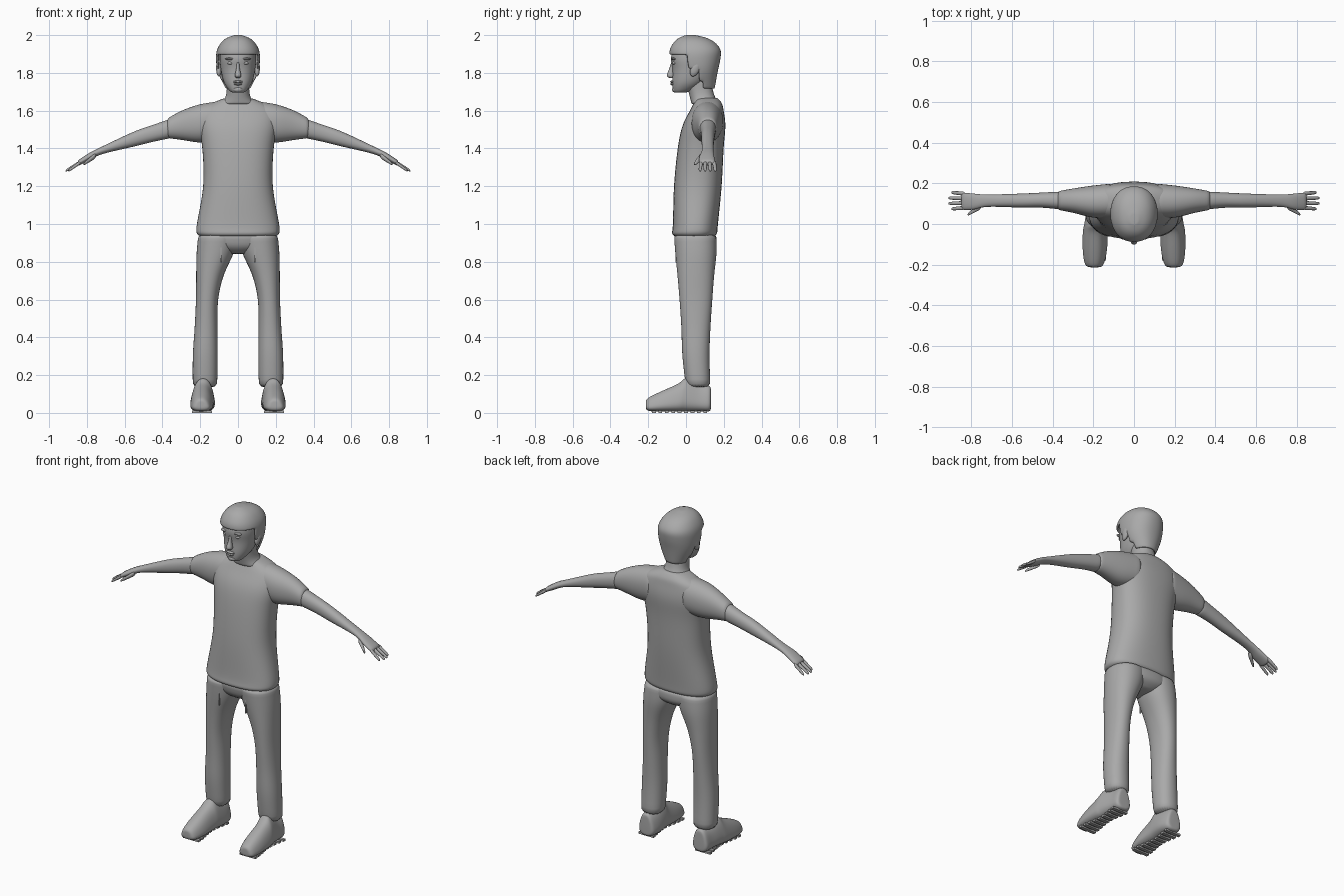
import bpy, bmesh, math
from mathutils import Vector

cube = bpy.data.objects.get("Cube")
if cube:
    bpy.data.objects.remove(cube, do_unlink=True)

COLOUR = (0.4, 0.4, 0.4, 1)
grey = bpy.data.materials.new("plain_grey")
grey.use_nodes = True
grey.diffuse_color = COLOUR
grey.node_tree.nodes["Principled BSDF"].inputs["Base Color"].default_value = COLOUR


def finish(name, bm, mirror=False, smooth=True, thickness=0):
    """Turn a bmesh into an object, optionally mirrored, thickened and smoothed."""
    bmesh.ops.recalc_face_normals(bm, faces=bm.faces)
    mesh = bpy.data.meshes.new(name)
    bm.to_mesh(mesh)
    bm.free()
    mesh.materials.append(grey)
    for polygon in mesh.polygons:
        polygon.use_smooth = smooth
    ob = bpy.data.objects.new(name, mesh)
    bpy.context.collection.objects.link(ob)
    if mirror:
        ob.modifiers.new("mirror", "MIRROR").use_mirror_merge = False
    if thickness:
        solid = ob.modifiers.new("thickness", "SOLIDIFY")
        solid.thickness = thickness
        solid.offset = -1
    if smooth:
        ob.modifiers.new("rounding", "SUBSURF").levels = 1


def spline(rings, steps):
    """Fill in rings between the given ones with a smooth curve."""
    points = [Vector(ring) for ring in rings]
    padded = [points[0], *points, points[-1]]
    for before, start, end, after in zip(padded, padded[1:], padded[2:], padded[3:]):
        for step in range(steps):
            t = step / steps
            bend = 2 * before - 5 * start + 4 * end - after
            twist = 3 * start - before - 3 * end + after
            yield start + (t * (end - before) + t ** 2 * bend + t ** 3 * twist) / 2
    yield points[-1]


def loft_mesh(rings, axis="z", sides=24, power=2.2, taper=0, steps=3):
    """Skin rings of (position, a_min, a_max, b_min, b_max) along an axis."""
    bm = bmesh.new()
    loops = []
    for t, a_min, a_max, b_min, b_max in spline(rings, steps):
        loop = []
        for i in range(sides):
            angle = math.tau * (i + 0.5) / sides
            c, s = math.cos(angle), math.sin(angle)
            u = math.copysign(abs(c) ** (2 / power), c)
            v = math.copysign(abs(s) ** (2 / power), s)
            u *= 1 - taper * (v + 1) / 2
            a = (a_min + a_max + u * (a_max - a_min)) / 2
            b = (b_min + b_max + v * (b_max - b_min)) / 2
            place = {"z": (a, b, t), "x": (t, a, b), "y": (a, t, b)}[axis]
            loop.append(bm.verts.new(place))
        loops.append(loop)
    for low, high in zip(loops, loops[1:]):
        for i in range(sides):
            bm.faces.new((low[i - 1], low[i], high[i], high[i - 1]))
    for cap in (loops[0], loops[-1]):
        bm.faces.new(cap)
    bmesh.ops.recalc_face_normals(bm, faces=bm.faces)
    return bm


def loft(name, rings, axis="z", mirror=False, **shape):
    finish(name, loft_mesh(rings, axis, **shape), mirror)


def centred(rows):
    """Rows of (height, half width, front, back) become symmetric rings."""
    return [(z, -half, half, front, back) for z, half, front, back in rows]


def tube(name, start, end, start_radius, end_radius):
    """A mirrored, tapering digit running outward along x."""
    rings = [(x, y - r, y + r, z - r, z + r)
             for (x, y, z), r in ((start, start_radius), (end, end_radius))]
    loft(name, rings, "x", True, sides=8)


def blob(name, centre, size, mirror=False, lean=0):
    bm = bmesh.new()
    bmesh.ops.create_uvsphere(bm, u_segments=12, v_segments=8, radius=1)
    for v in bm.verts:
        v.co *= Vector(size)
        v.co.y += lean * v.co.z
        v.co += Vector(centre)
    finish(name, bm, mirror)


def add_box(bm, centre, size):
    for v in bmesh.ops.create_cube(bm, size=1)["verts"]:
        v.co = v.co * Vector(size) + Vector(centre)


# Shirt body
loft("shirt", centred([
    (.935, .2, -.06, .15), (.95, .22, -.075, .165), (1, .22, -.07, .17),
    (1.2, .185, -.065, .19), (1.4, .19, -.045, .2), (1.52, .21, -.02, .21),
    (1.6, .2, .02, .2), (1.64, .14, .04, .19), (1.67, .06, .05, .165)]), power=2.4)

# Sleeves and arms
loft("sleeves", [
    (.1, .03, .2, 1.44, 1.65), (.2, .03, .19, 1.43, 1.635), (.3, .055, .175, 1.445, 1.6),
    (.38, .07, .16, 1.455, 1.555)], "x", True)
loft("arms", [
    (.35, .07, .16, 1.455, 1.56), (.45, .08, .155, 1.435, 1.525), (.55, .08, .15, 1.41, 1.49),
    (.72, .085, .145, 1.37, 1.41), (.79, .07, .15, 1.335, 1.375),
    (.85, .07, .155, 1.305, 1.335)], "x", True)

# Fingers and thumbs
for i, tip in enumerate((.9, .915, .915, .9)):
    y = .08 + i * .023
    spread = (i - 1.5) * .004
    tube(f"finger_{i + 1}", (.83, y, 1.33), (tip, y + spread, 1.28), .012, .008)
tube("thumbs", (.75, .09, 1.365), (.82, .045, 1.315), .018, .008)

# Trousers
loft("trouser_legs", [
    (.13, .11, .24, 0, .13), (.3, .107, .24, -.02, .125), (.45, .108, .23, -.025, .13),
    (.6, .105, .223, -.035, .14), (.73, .075, .222, -.046, .15), (.85, .02, .22, -.058, .163),
    (.95, 0, .21, -.065, .16)], mirror=True)
loft("trouser_seat", centred([
    (.84, .05, 0, .11), (.88, .18, -.05, .16), (.95, .21, -.065, .16)]))

# Pocket seams
seams = bmesh.new()
add_box(seams, (.09, -.052, .835), (.005, .009, .08))
finish("pocket_seams", seams, True, smooth=False)

# Shoes with treaded soles
loft("shoes", [
    (-.213, .17, .22, .03, .06), (-.2, .14, .25, .01, .08), (-.13, .12, .265, .007, .115),
    (-.04, .115, .265, .007, .155), (0, .113, .257, .007, .185), (.07, .11, .245, .007, .155),
    (.12, .12, .24, .007, .145), (.132, .14, .22, .02, .13)],
    "y", True, power=2.6, taper=.45)
tread = bmesh.new()
for row in range(9):
    width = .085 + .02 * math.cos(row * .7)
    add_box(tread, (.19, row * .034 - .17, .006), (width, .02, .012))
finish("sole_tread", tread, True, smooth=False)

# Neck and head
loft("neck", centred([
    (1.63, .1, .03, .185), (1.68, .063, .018, .15), (1.78, .06, -.01, .13)]))
loft("head", centred([
    (1.695, .025, -.056, -.01), (1.705, .045, -.068, .03), (1.75, .076, -.073, .1),
    (1.82, .092, -.072, .15), (1.88, .097, -.081, .16), (1.94, .083, -.06, .13),
    (1.975, .03, -.01, .07)]))

# Facial features
loft("nose", centred([
    (1.772, .01, -.085, -.06), (1.785, .019, -.104, -.06), (1.82, .01, -.09, -.06),
    (1.86, .008, -.078, -.05)]), sides=10)
blob("upper_lip", (0, -.073, 1.753), (.027, .012, .007))
blob("lower_lip", (0, -.072, 1.741), (.023, .012, .007))
blob("chin", (0, -.058, 1.712), (.028, .017, .016))
blob("eyes", (.04, -.063, 1.852), (.017, .01, .009), True)
blob("brows", (.042, -.065, 1.874), (.028, .014, .007), True)
blob("ears", (.101, .05, 1.825), (.016, .028, .045), True, lean=.3)

# Hair shell, cut open around the face
hair = loft_mesh(centred([
    (1.715, .07, -.03, .152), (1.8, .107, -.06, .167), (1.87, .117, -.085, .182),
    (1.92, .112, -.087, .184), (1.96, .09, -.066, .155), (1.985, .06, -.038, .11),
    (2, .02, 0, .05)]), sides=32, steps=4)


def bare(face):
    """True where the face and the underside are free of hair."""
    centre = face.calc_center_median()
    if centre.z > 1.892:
        return False
    hairline = .09 if centre.z < 1.755 else .07 if centre.z < 1.82 else .01
    return centre.y < hairline or abs(face.normal.z) > .95


bmesh.ops.delete(hair, geom=[face for face in hair.faces if bare(face)], context="FACES")
finish("hair", hair, thickness=.012)
